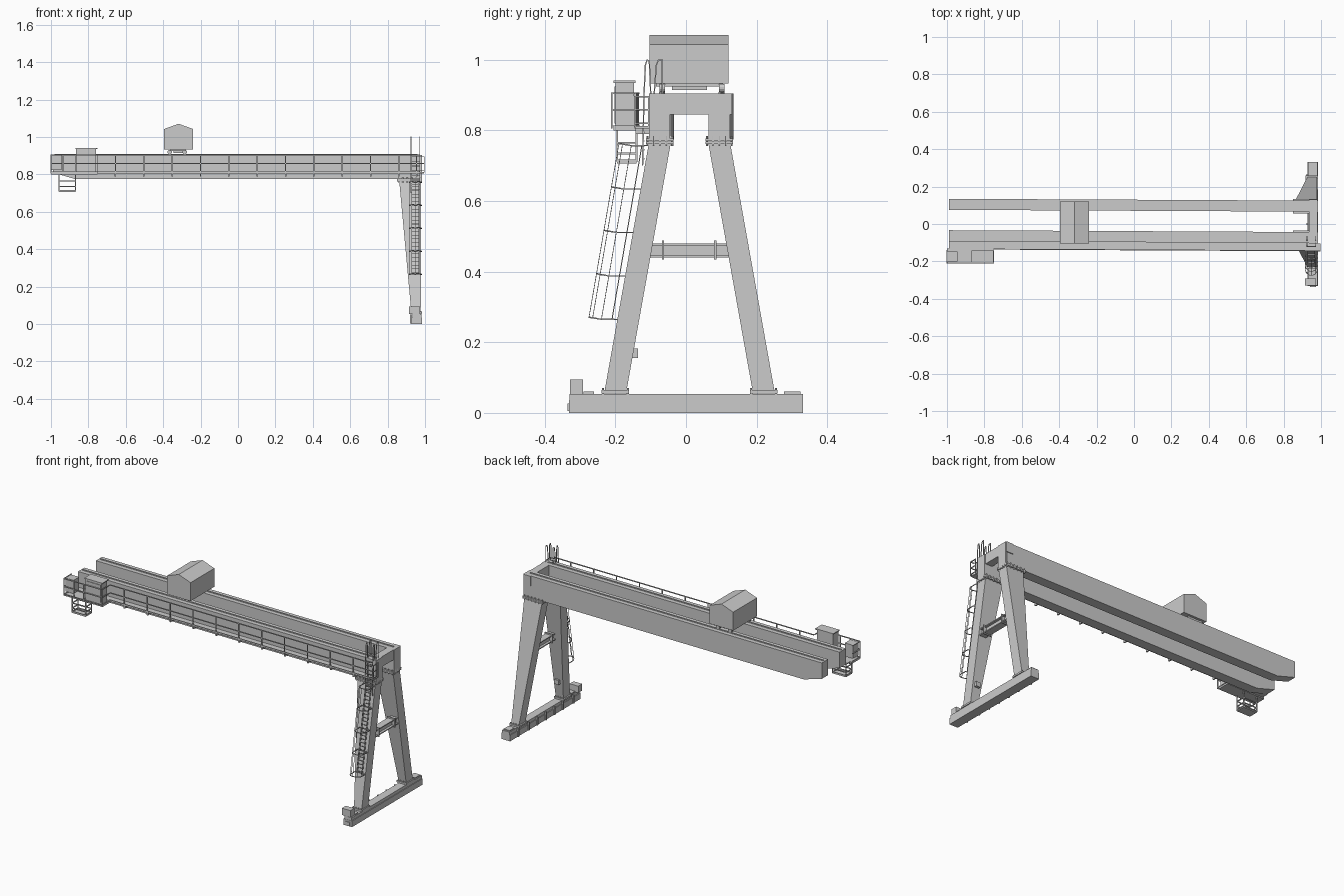
import bpy, bmesh
from math import sin, cos, pi
from mathutils import Vector


def finish(name, bm):
    bmesh.ops.recalc_face_normals(bm, faces=bm.faces)
    me = bpy.data.meshes.new(name)
    bm.to_mesh(me)
    bm.free()
    ob = bpy.data.objects.new(name, me)
    bpy.context.collection.objects.link(ob)
    return ob


def loft(bm, a, b):
    """Closed solid between two matching outlines."""
    va = [bm.verts.new(p) for p in a]
    vb = [bm.verts.new(p) for p in b]
    n = len(va)
    bm.faces.new(va)
    bm.faces.new(vb[::-1])
    for i in range(n):
        bm.faces.new((va[i], vb[i], vb[(i + 1) % n], va[(i + 1) % n]))


def rect(x0, x1, y0, y1, z):
    return [(x0, y0, z), (x1, y0, z), (x1, y1, z), (x0, y1, z)]


def boxes(name, *dims):
    bm = bmesh.new()
    for x0, x1, y0, y1, z0, z1 in dims:
        loft(bm, rect(x0, x1, y0, y1, z0), rect(x0, x1, y0, y1, z1))
    return finish(name, bm)


def side_profile(name, pts, y0, y1):
    bm = bmesh.new()
    loft(bm, [(x, y0, z) for x, z in pts], [(x, y1, z) for x, z in pts])
    return finish(name, bm)


def bars(name, paths, r, sides=4):
    """Thin bars along each polyline."""
    bm = bmesh.new()
    for path in paths:
        for p, q in zip(path, path[1:]):
            p, q = Vector(p), Vector(q)
            d = (q - p).normalized()
            u = d.cross(Vector((0, 0, 1)) if abs(d.z) < 0.9 else Vector((1, 0, 0))).normalized()
            v = d.cross(u)
            off = [(u * cos(t) + v * sin(t)) * r for t in
                   [2 * pi * (i + 0.5) / sides for i in range(sides)]]
            loft(bm, [p + o for o in off], [q + o for o in off])
    return finish(name, bm)


def skew(ob):
    """The bridge runs very slightly out of square with the portal."""
    for v in ob.data.vertices:
        v.co.y -= 0.005 * (v.co.x - 0.95)


# main girders with tapered free ends
girder = [(-0.99, 0.905), (0.975, 0.905), (0.975, 0.775), (-0.87, 0.775), (-0.99, 0.81)]
for name, y0, y1 in (("front_girder", -0.102, -0.043), ("back_girder", 0.066, 0.125)):
    skew(side_profile(name, girder, y0, y1))
    mid = (y0 + y1) / 2
    skew(boxes(name + "_rail", (-0.98, 0.96, mid - 0.004, mid + 0.004, 0.905, 0.909)))

# portal end tie and its end plates
boxes("end_tie", (0.935, 0.98, -0.104, 0.13, 0.845, 0.905))
boxes("end_plates", (0.975, 0.984, -0.105, -0.045, 0.775, 0.905),
      (0.975, 0.984, 0.064, 0.124, 0.775, 0.905))

# walkway along the front girder
skew(boxes("walkway_floor", (-0.99, 0.97, -0.145, -0.102, 0.806, 0.812)))
posts = [-0.655 + 0.1515 * i for i in range(11)] + [0.955]
rail_y = -0.143
paths = [[(x, rail_y, 0.806), (x, rail_y, 0.905)] for x in posts]
paths += [[(-0.75, rail_y, z), (0.97, rail_y, z)] for z in (0.815, 0.858, 0.905)]
skew(bars("walkway_railing", paths, 0.0035))
skew(boxes("walkway_brackets", *[(x - 0.004, x + 0.004, -0.143, -0.1, 0.79, 0.806) for x in posts]))

# electrical platform, cabinets and railing at the free end
boxes("cabinet_platform", (-1.0, -0.75, -0.205, -0.13, 0.8, 0.81))
boxes("tall_cabinet", (-0.865, -0.76, -0.2, -0.147, 0.81, 0.935),
      (-0.87, -0.752, -0.205, -0.143, 0.935, 0.941))
boxes("end_cabinet", (-0.998, -0.945, -0.2, -0.147, 0.825, 0.905))
boxes("door_panels", (-0.86, -0.815, -0.203, -0.2, 0.82, 0.925),
      (-0.81, -0.765, -0.203, -0.2, 0.82, 0.925))
paths = [[(-1, -0.14, z), (-1, -0.21, z), (-0.75, -0.21, z), (-0.75, -0.143, z)] for z in (0.812, 0.858, 0.905)]
paths += [[(x, -0.21, 0.805), (x, -0.21, 0.905)] for x in (-1, -0.935, -0.87, -0.75)]
bars("platform_railing", paths, 0.0035)

# hanging service basket
x0, x1, y0, y1 = -0.957, -0.868, -0.195, -0.14
corners = rect(x0, x1, y0, y1, 0)
paths = [[(x, y, 0.71), (x, y, 0.805)] for x, y, z in corners]
loop = corners + corners[:1]
paths += [[(x, y, z) for x, y, _ in loop] for z in (0.715, 0.735, 0.765)]
bars("basket_frame", paths, 0.0035)
boxes("basket_floor", (x0, x1, y0, y1, 0.706, 0.712))

# trolley house with pitched roof, carriage and wheels
house = [(-0.395, 0.933), (-0.24, 0.933), (-0.24, 1.043), (-0.318, 1.071), (-0.395, 1.043)]
side_profile("trolley_house", house, -0.104, 0.12)
boxes("trolley_carriage", (-0.36, -0.282, -0.085, 0.105, 0.924, 0.935),
      (-0.345, -0.295, -0.04, 0.06, 0.914, 0.926))
bars("trolley_wheels", [[(x, y - 0.008, 0.92), (x, y + 0.008, 0.92)]
     for x in (-0.365, -0.285) for y in (-0.067, 0.101)], 0.012, 12)

# legs, flanges and bolts
TOP, BOT = 0.765, 0.06
for name, yt, yb in (("front", -0.074, -0.2), ("back", 0.094, 0.22)):
    bm = bmesh.new()
    loft(bm, rect(0.927, 0.977, yb - 0.031, yb + 0.031, BOT),
         rect(0.862, 0.979, yt - 0.031, yt + 0.031, TOP))
    finish(name + "_leg", bm)
    boxes(name + "_leg_flanges", (0.85, 0.984, yt - 0.039, yt + 0.039, 0.762, 0.769),
          (0.85, 0.984, yt - 0.039, yt + 0.039, 0.77, 0.777),
          (0.918, 0.984, yb - 0.039, yb + 0.039, 0.055, 0.065))
    bolts = []
    for s in (-1, 1):
        for i in range(6):
            x = 0.858 + 0.0235 * i
            bolts.append([(x, yt + s * 0.035, 0.756), (x, yt + s * 0.035, 0.784)])
        for x in (0.925, 0.943, 0.96, 0.977):
            bolts.append([(x, yb + s * 0.035, 0.053), (x, yb + s * 0.035, 0.071)])
        for i in range(3):
            y = -0.018 + 0.018 * i
            bolts.append([(0.981, yt + y, 0.756), (0.981, yt + y, 0.784)])
    bars(name + "_leg_bolts", bolts, 0.0035, 6)
boxes("leg_switch_box", (0.935, 0.965, -0.158, -0.136, 0.155, 0.182))

# I-section cross brace with bolted joint plates
boxes("cross_brace", (0.93, 0.972, -0.115, 0.135, 0.474, 0.48),
      (0.93, 0.972, -0.12, 0.14, 0.44, 0.446),
      (0.944, 0.958, -0.118, 0.138, 0.446, 0.474))
boxes("brace_joint_plates", *[(0.925, 0.977, y - 0.003, y + 0.003, 0.434, 0.488) for y in (-0.065, 0.083)])

# sill beam with ribs, cover plates and drive box
boxes("sill_beam", (0.928, 0.984, -0.332, 0.332, 0.0, 0.036),
      (0.932, 0.98, -0.33, 0.332, 0.036, 0.054))
boxes("sill_ribs", *[(0.92, 0.93, y - 0.004, y + 0.004, 0.002, 0.05)
      for y in (-0.26, -0.16, -0.08, 0, 0.08, 0.16, 0.26)])
boxes("sill_covers", (0.935, 0.975, 0.278, 0.325, 0.054, 0.06),
      (0.935, 0.975, -0.29, -0.26, 0.054, 0.06))
boxes("drive_box", (0.915, 0.972, -0.329, -0.292, 0.054, 0.094))
boxes("sill_buffer", (0.94, 0.972, -0.336, -0.33, 0.006, 0.026))

# caged ladder following the slope of the front leg
LX = 0.948


def ladder_y(z):
    return -0.125 - (0.757 - z) * 0.172


z_lo, z_hi = 0.265, 0.757
paths = [[(LX + s * 0.019, ladder_y(z_lo), z_lo), (LX + s * 0.019, ladder_y(z_hi), z_hi)] for s in (-1, 1)]
paths += [[(LX - 0.019, ladder_y(z), z), (LX + 0.019, ladder_y(z), z)]
          for z in [0.275 + 0.02 * i for i in range(25)]]
bars("ladder", paths, 0.002)


def cage_point(t, z):
    return (LX + 0.033 * cos(t), ladder_y(z) - 0.03 - 0.035 * sin(t), z + 0.006 * sin(t))


levels = [z_lo + (z_hi - z_lo) * i / 4 for i in range(5)]
hoops = [[(LX - 0.033, ladder_y(z) + 0.005, z), (LX + 0.033, ladder_y(z) + 0.005, z)] +
         [cage_point(pi * i / 10, z) for i in range(11)] +
         [(LX - 0.033, ladder_y(z) + 0.005, z)] for z in levels]
bars("cage_hoops", hoops, 0.0026)
bars("cage_straps", [[cage_point(pi * k / 4, z_lo), cage_point(pi * k / 4, z_hi)] for k in range(5)], 0.0014)
bars("ladder_brackets", [[(LX + s * 0.019, ladder_y(z), z), (LX + s * 0.019, ladder_y(z) + 0.04, z)]
     for z in levels for s in (-1, 1)], 0.002)

# landing at the ladder top, with end guard
boxes("landing", (0.9, 0.995, -0.145, -0.104, 0.806, 0.812))
paths = [[(0.97, -0.145, z), (0.996, -0.145, z), (0.996, -0.106, z)] for z in (0.82, 0.858, 0.895)]
paths += [[(0.996, y, 0.81), (0.996, y, 0.897)] for y in (-0.145, -0.106)]
bars("landing_guard", paths, 0.003)

# short ladder and tall handrails up to the girder top
paths = []
for x in (0.925, 0.972):
    paths.append([(x, -0.123, 0.7), (x, -0.119, 0.9), (x, -0.115, 0.985), (x, -0.11, 1.0),
                  (x, -0.104, 0.996), (x, -0.1, 0.905)])
    paths.append([(x, -0.09, 0.905), (x, -0.084, 0.985), (x, -0.078, 1.0), (x, -0.067, 1.0), (x, -0.067, 0.905)])
paths += [[(0.925, -0.12, z), (0.972, -0.12, z)] for z in [0.72 + 0.025 * i for i in range(8)]]
bars("top_access_ladder", paths, 0.0026)
